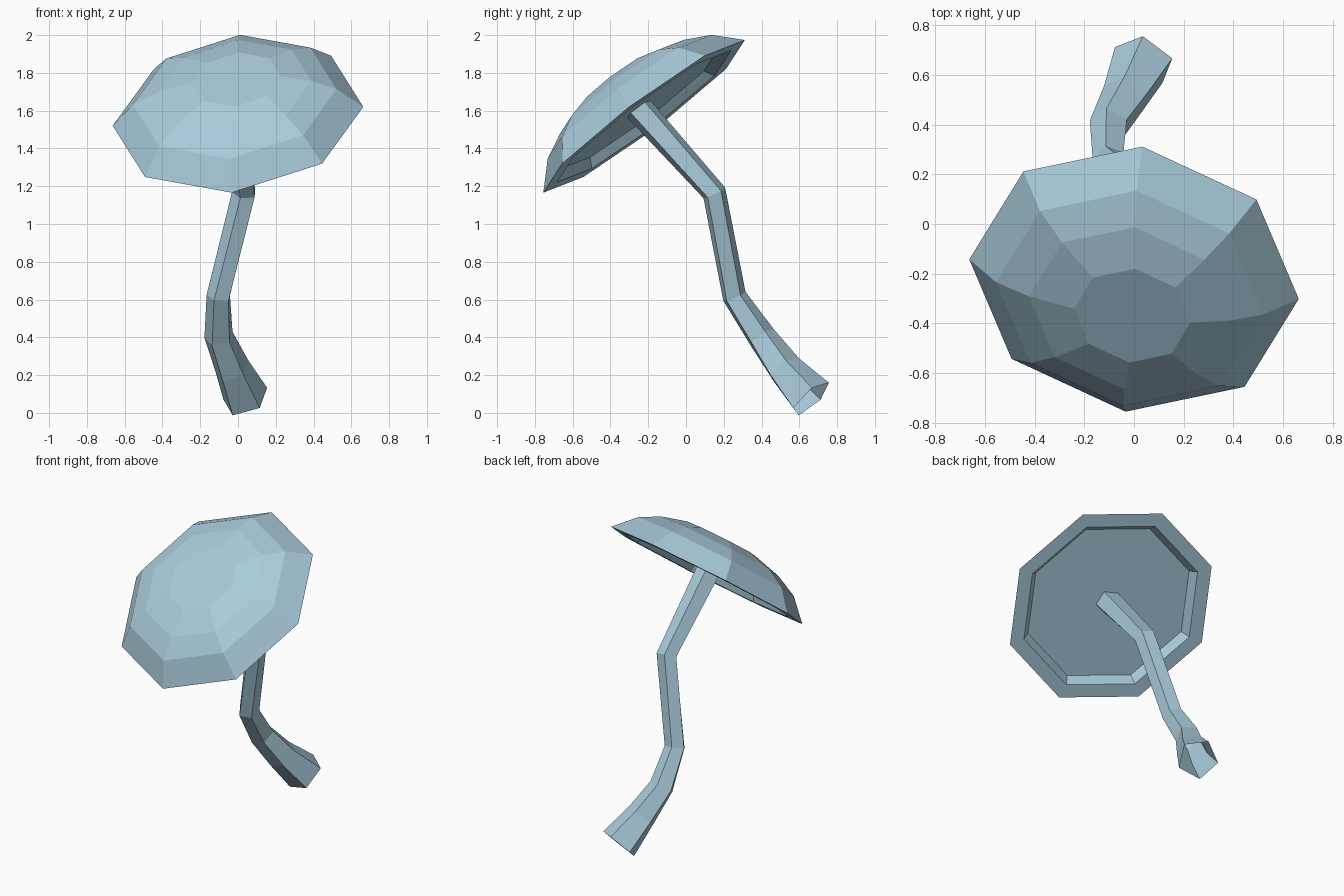
import bpy, bmesh, math
from mathutils import Vector

if "Cube" in bpy.data.objects:
    bpy.data.objects.remove(bpy.data.objects["Cube"])

mat = bpy.data.materials.new("pale_blue")
mat.diffuse_color = (0.40, 0.60, 0.71, 1)
mat.use_nodes = True
mat.node_tree.nodes["Principled BSDF"].inputs["Base Color"].default_value = mat.diffuse_color


def loft(name, rings, cap_start=False, cap_end=False):
    """Skin a list of point rings with quads; optionally close the ends."""
    bm = bmesh.new()
    loops = [[bm.verts.new(p) for p in r] for r in rings]
    n = len(loops[0])
    for a, b in zip(loops, loops[1:]):
        for i in range(n):
            j = (i + 1) % n
            bm.faces.new((a[i], a[j], b[j], b[i]))
    if cap_start:
        bm.faces.new(loops[0][::-1])
    if cap_end:
        bm.faces.new(loops[-1])
    me = bpy.data.meshes.new(name)
    bm.to_mesh(me)
    bm.free()
    me.materials.append(mat)
    ob = bpy.data.objects.new(name, me)
    bpy.context.collection.objects.link(ob)
    return ob


def ring(center, u, v, radius, sides, start):
    """Regular polygon in the plane of u and v."""
    return [center + radius * (math.cos(start + math.tau * k / sides) * u
                               + math.sin(start + math.tau * k / sides) * v)
            for k in range(sides)]


# Mushroom cap: tilted octagonal dome with a recessed underside
U = Vector((0.665, -0.08, 0.05)).normalized()
V = Vector((0.03, 0.533, 0.403))
V = (V - V.dot(U) * U).normalized()
N = U.cross(V)
C = Vector((0, -0.222, 1.57))
# (radius, height along the cap axis, sideways shift)
profile = [(0.535, 0.05, 0), (0.577, 0, 0), (0.67, 0, 0), (0.544, 0.13, 0),
           (0.41, 0.197, 0.008), (0.237, 0.243, 0.025)]
loft("mushroom_cap", [ring(C + h * N + s * U, U, V, r, 8, 0) for r, h, s in profile],
     cap_start=True, cap_end=True)

# Stem: bent five-sided tube, flared and open at the foot
path = [  # centre, radius, twist in degrees
    ((0.04, 0.66, 0.075), 0.128, 2),
    ((-0.03, 0.52, 0.23), 0.098, 4),
    ((-0.10, 0.398, 0.40), 0.080, 8),
    ((-0.10, 0.255, 0.615), 0.067, 12),
    ((0.035, 0.15, 1.163), 0.067, 16),
    ((-0.007, -0.25, 1.61), 0.080, 18),
]
pts = [Vector(p) for p, _, _ in path]
rings = []
for i, (p, (_, r, twist)) in enumerate(zip(pts, path)):
    t = Vector((0, 0, 0))
    if i > 0:
        t += (p - pts[i - 1]).normalized()
    if i < len(pts) - 1:
        t += (pts[i + 1] - p).normalized()
    t = N.copy() if i == len(pts) - 1 else t.normalized()
    u = Vector((1, 0, 0))
    u = (u - u.dot(t) * t).normalized()
    rings.append(ring(p, u, t.cross(u), r, 5, math.radians(-54 + twist)))
loft("stem", rings)
